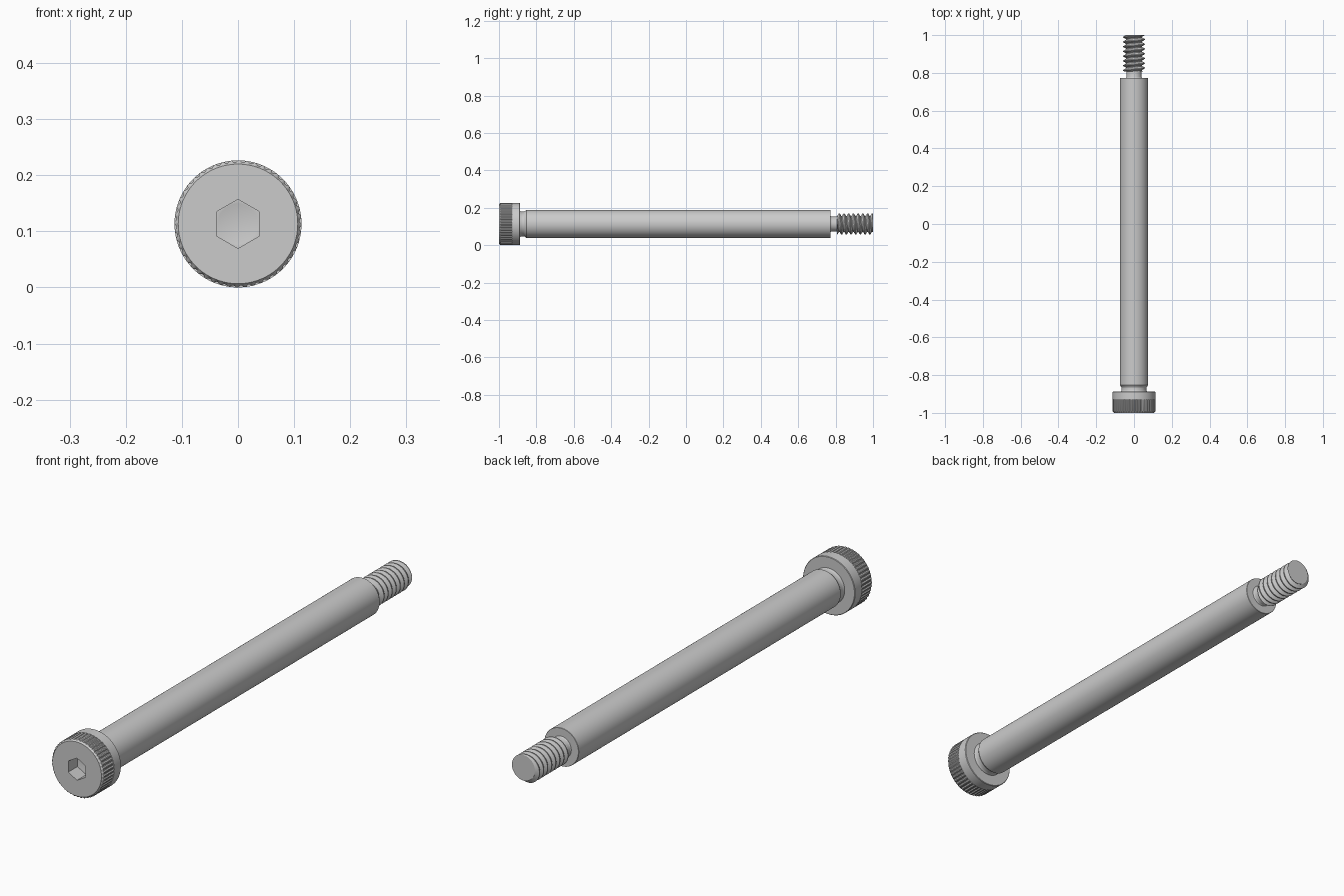
import bpy, bmesh
from math import sin, cos, pi, radians, floor

if "Cube" in bpy.data.objects:
    bpy.data.objects.remove(bpy.data.objects["Cube"])

HEAD_R = 0.1132          # head radius, also the axis height
SHOULDER_R = 0.0749
MAJOR, MINOR, PITCH = 0.0572, 0.0425, 0.02516
THREAD_START, THREAD_END = 0.808, 1.0


def point(r, y, a):
    return (r * sin(a), y, HEAD_R + r * cos(a))


def finish(bm, name, angle=30):
    bmesh.ops.remove_doubles(bm, verts=bm.verts[:], dist=1e-5)
    edges = [e for e in bm.edges if e.is_boundary]
    if edges:
        bmesh.ops.holes_fill(bm, edges=edges, sides=0)
    bmesh.ops.recalc_face_normals(bm, faces=bm.faces[:])
    me = bpy.data.meshes.new(name)
    bm.to_mesh(me)
    bm.free()
    ob = bpy.data.objects.new(name, me)
    bpy.context.collection.objects.link(ob)
    bpy.ops.object.select_all(action='DESELECT')
    ob.select_set(True)
    bpy.context.view_layer.objects.active = ob
    bpy.ops.object.shade_smooth_by_angle(angle=radians(angle))
    return ob


def skin(rows, closed):
    """Quad surface through rows of points."""
    bm = bmesh.new()
    grid = [[bm.verts.new(p) for p in row] for row in rows]
    for a, b in zip(grid, grid[1:]):
        n = len(a)
        for i in range(n if closed else n - 1):
            k = (i + 1) % n
            bm.faces.new((a[i], a[k], b[k], b[i]))
    return bm


def lathe(name, profile, n):
    """profile: (radius or function of segment index, y)."""
    rows = []
    for r, y in profile:
        f = r if callable(r) else (lambda i, r=r: r)
        rows.append([point(f(i), y, 2 * pi * i / n) for i in range(n)])
    return finish(skin(rows, True), name)


# Socket head: knurled rim, chamfered face, hexagonal recess
N = 192
APOTHEM = 0.0378


def hexagon(i):
    a = (2 * pi * i / N) % (pi / 3) - pi / 6
    return APOTHEM / cos(a)


def knurl(i):
    return HEAD_R if i % 4 < 2 else HEAD_R - 0.0032


lathe("socket_head", [
    (0, -0.93), (0.036, -0.943), (hexagon, -0.943), (hexagon, -1.0),
    (0.1065, -1.0), (knurl, -0.993), (knurl, -0.93), (HEAD_R, -0.93),
    (HEAD_R, -0.889), (HEAD_R - 0.002, -0.887), (0, -0.887)], N)

# Shoulder with undercut below the head and relief before the thread
lathe("shoulder", [
    (0, -0.89), (0.069, -0.89), (0.069, -0.886), (0.067, -0.882),
    (0.066, -0.878), (0.066, -0.866), (0.069, -0.861), (SHOULDER_R, -0.853),
    (SHOULDER_R, 0.7725), (SHOULDER_R - 0.001, 0.7736), (0.043, 0.7736),
    (0.041, 0.776), (0.040, 0.779), (0.040, 0.815), (0, 0.815)], 96)

# Thread: right-handed helix trimmed flat at both ends
SEG = 72
STOPS = [0.0, 0.16, 0.50, 0.66]      # root, root, crest, crest


def thread_radius(y, turn):
    t = (y / PITCH - turn) % 1.0
    if t > 0.9999999 or t < 0.16:
        return MINOR
    if t < 0.50:
        return MINOR + (MAJOR - MINOR) * (t - 0.16) / 0.34
    if t < 0.66:
        return MAJOR
    return MAJOR - (MAJOR - MINOR) * (t - 0.66) / 0.34


first = floor(THREAD_START / PITCH) - 2
last = floor(THREAD_END / PITCH) + 2
rows = []
for k in range(first, last):
    for s in STOPS:
        row = []
        for i in range(SEG + 1):
            turn = i / SEG
            y = min(max((k + s + turn) * PITCH, THREAD_START), THREAD_END)
            row.append(point(thread_radius(y, turn), y, 2 * pi * turn))
        rows.append(row)
finish(skin(rows, False), "thread", 25)
